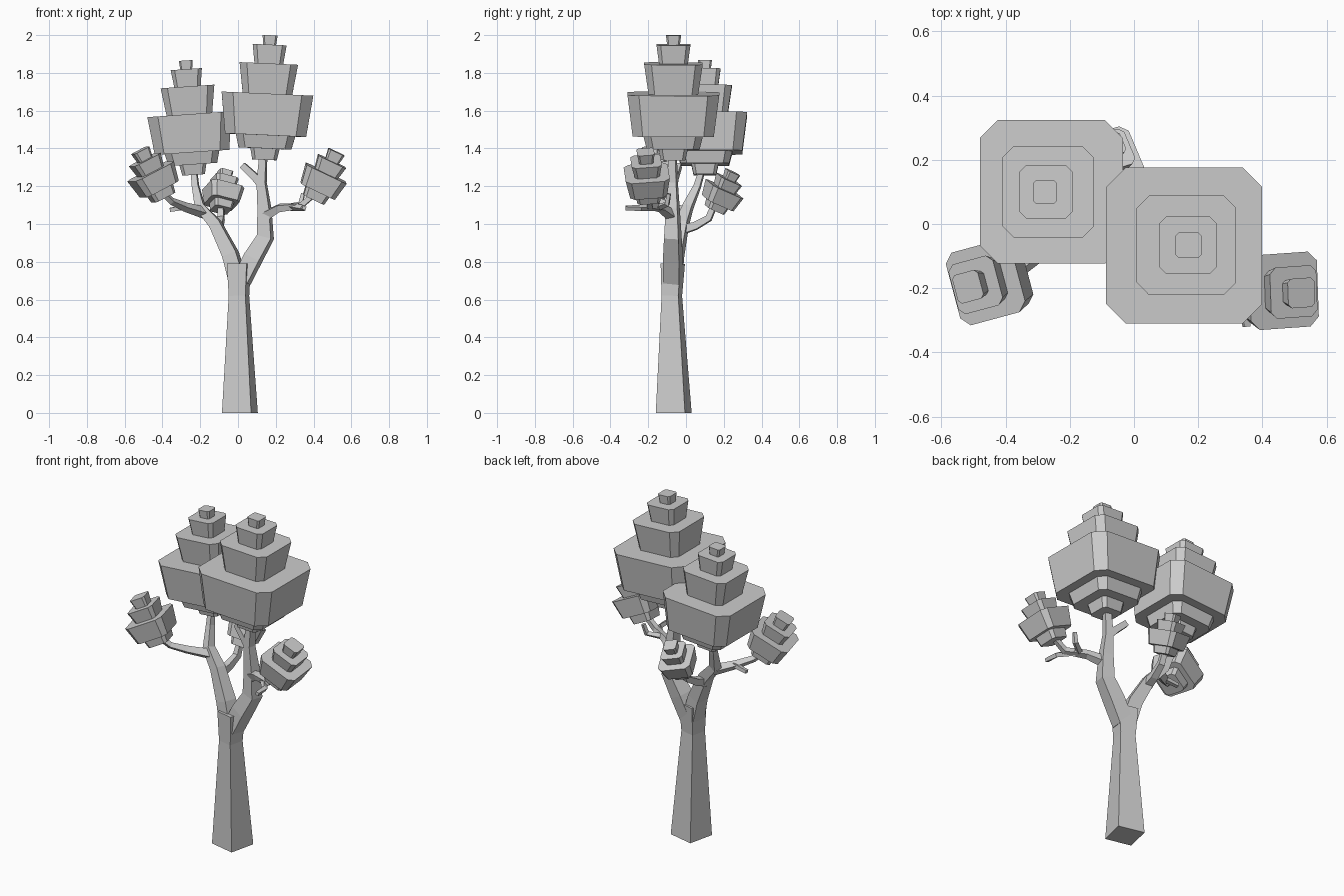
import bpy, bmesh, math
from mathutils import Vector, Quaternion

cube = bpy.data.objects.get("Cube")
if cube:
    bpy.data.objects.remove(cube, do_unlink=True)

grey = bpy.data.materials.new("plain_grey")
grey.use_nodes = True
grey.diffuse_color = (0.6, 0.6, 0.6, 1)
grey.node_tree.nodes["Principled BSDF"].inputs["Base Color"].default_value = (0.6, 0.6, 0.6, 1)

UP = Vector((0, 0, 1))


def loft(bm, rings):
    """Skin a list of point rings and close both ends."""
    loops = [[bm.verts.new(p) for p in ring] for ring in rings]
    n = len(loops[0])
    for a, b in zip(loops, loops[1:]):
        for i in range(n):
            j = (i + 1) % n
            bm.faces.new((a[i], a[j], b[j], b[i]))
    bm.faces.new(loops[0][::-1])
    bm.faces.new(loops[-1])


def finish(bm, name):
    bmesh.ops.recalc_face_normals(bm, faces=bm.faces)
    mesh = bpy.data.meshes.new(name)
    bm.to_mesh(mesh)
    bm.free()
    mesh.materials.append(grey)
    bpy.context.collection.objects.link(bpy.data.objects.new(name, mesh))


def limb(name, path, turn=32):
    """Four-sided tapering limb; path entries are x, y, z, radius."""
    pts = [Vector(p[:3]) for p in path]
    rings = []
    for i, p in enumerate(pts):
        ahead = pts[min(i + 1, len(pts) - 1)] - p
        behind = p - pts[max(i - 1, 0)]
        axis = UP if i == 0 and p.z == 0 else ahead.normalized() + behind.normalized()
        rot = UP.rotation_difference(axis)
        ring = []
        for k in range(4):
            a = math.radians(turn + 90 * k)
            ring.append(p + rot @ Vector((math.cos(a), math.sin(a), 0)) * path[i][3])
        rings.append(ring)
    bm = bmesh.new()
    loft(bm, rings)
    finish(bm, name)


def clipped_square(r, z):
    c = r * 0.75
    return [Vector((x, y, z)) for x, y in
            ((r, -c), (r, c), (c, r), (-c, r), (-r, c), (-r, -c), (-c, -r), (c, -r))]


def foliage(name, layers, base, tip, scale=1, twist=0):
    """Stack of flared clipped-square blocks along the line from base to tip."""
    base, tip = Vector(base), Vector(tip)
    rot = UP.rotation_difference(tip - base) @ Quaternion(UP, math.radians(twist))
    bm = bmesh.new()
    for z0, z1, r0, r1 in layers:
        loft(bm, [[base + rot @ (p * scale) for p in clipped_square(r, z)]
                  for r, z in ((r0, z0), (r1, z1))])
    finish(bm, name)


# Trunk and the two main limbs
limb("trunk", [(0.01, -0.065, 0, 0.112), (0.005, -0.075, 0.62, 0.064),
               (0.005, -0.07, 0.79, 0.076)])
limb("left_limb", [(0.02, -0.07, 0.7, 0.06), (0.08, -0.07, 0.82, 0.062),
                   (0.145, -0.07, 0.93, 0.055), (0.14, -0.07, 1.08, 0.044),
                   (0.125, -0.07, 1.22, 0.032), (0.135, -0.07, 1.38, 0.025)])
limb("right_limb", [(0, -0.07, 0.7, 0.06), (-0.04, -0.055, 0.84, 0.055),
                    (-0.12, -0.02, 1.0, 0.043), (-0.2, 0.01, 1.09, 0.035),
                    (-0.225, 0.06, 1.2, 0.024), (-0.235, 0.09, 1.3, 0.02)])

# Side branches and bare twigs
limb("left_branch", [(0.14, -0.07, 1.04, 0.035), (0.22, -0.13, 1.085, 0.026),
                     (0.33, -0.19, 1.095, 0.021), (0.42, -0.2, 1.17, 0.018)])
limb("left_front_twig", [(0.28, -0.16, 1.09, 0.02), (0.345, -0.24, 1.085, 0.017),
                         (0.35, -0.32, 1.085, 0.014)])
limb("left_upright_twig", [(0.27, -0.14, 1.09, 0.018), (0.33, -0.1, 1.105, 0.016),
                           (0.345, -0.09, 1.16, 0.013)])
limb("left_limb_stub", [(0.13, -0.07, 1.2, 0.028), (0.09, -0.06, 1.25, 0.027),
                        (0.025, -0.04, 1.31, 0.024)])
limb("right_branch", [(-0.18, 0, 1.06, 0.032), (-0.28, -0.08, 1.09, 0.025),
                      (-0.35, -0.14, 1.12, 0.02), (-0.41, -0.18, 1.18, 0.018)])
limb("right_branch_twig", [(-0.27, -0.07, 1.09, 0.018), (-0.36, -0.06, 1.075, 0.014)])
limb("back_branch", [(-0.11, -0.02, 0.97, 0.034), (-0.1, 0.05, 0.99, 0.028),
                     (-0.09, 0.12, 1.03, 0.024), (-0.09, 0.15, 1.1, 0.02)])

# Foliage: z0, z1, bottom half-width, top half-width
large = [(0, 0.07, 0.065, 0.08), (0.06, 0.14, 0.14, 0.16), (0.13, 0.35, 0.215, 0.243),
         (0.34, 0.51, 0.13, 0.155), (0.5, 0.61, 0.075, 0.09), (0.6, 0.66, 0.033, 0.04)]
small = [(0, 0.06, 0.06, 0.07), (0.05, 0.155, 0.098, 0.117),
         (0.15, 0.225, 0.065, 0.08), (0.22, 0.28, 0.037, 0.046)]
foliage("left_large_foliage", large, (0.14, -0.068, 1.34), (0.17, -0.066, 2))
foliage("right_large_foliage", large, (-0.235, 0.1, 1.26), (-0.277, 0.1, 1.865), 0.92)
foliage("left_small_foliage", small, (0.4, -0.2, 1.13), (0.525, -0.215, 1.39), twist=3)
foliage("right_small_foliage", small, (-0.395, -0.165, 1.14), (-0.515, -0.195, 1.385), twist=15)
foliage("back_small_foliage", small, (-0.09, 0.15, 1.075), (-0.07, 0.24, 1.26), 0.8, 20)
